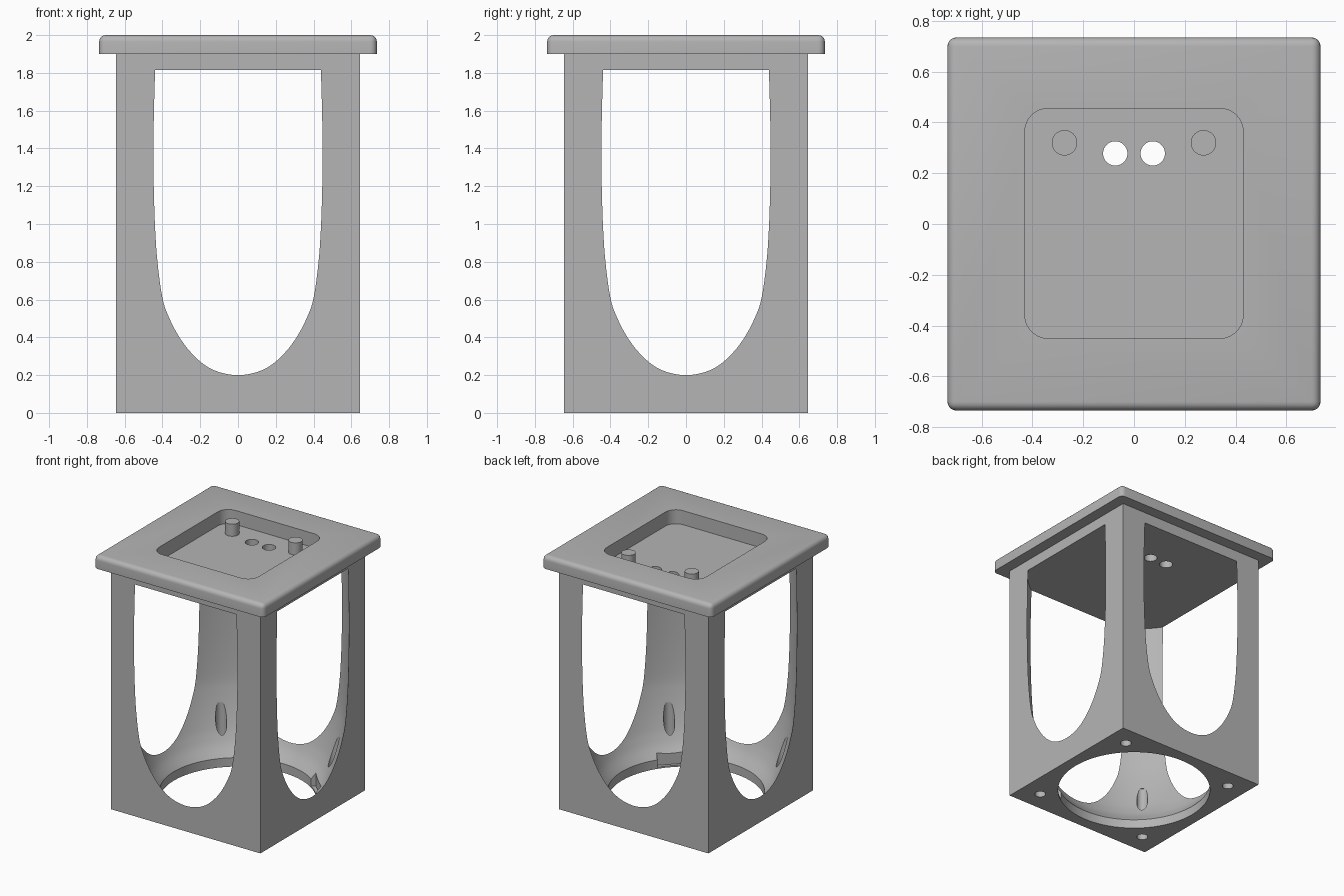
import bpy, bmesh, math
from mathutils import Matrix, Vector

cube = bpy.data.objects.get("Cube")
if cube:
    bpy.data.objects.remove(cube, do_unlink=True)

grey = bpy.data.materials.new("plain grey")
grey.use_nodes = True
COLOUR = (0.46, 0.46, 0.46, 1)
grey.diffuse_color = COLOUR
grey.node_tree.nodes["Principled BSDF"].inputs["Base Color"].default_value = COLOUR


def make(name, bm):
    bmesh.ops.recalc_face_normals(bm, faces=bm.faces)
    mesh = bpy.data.meshes.new(name)
    bm.to_mesh(mesh)
    bm.free()
    mesh.materials.append(grey)
    obj = bpy.data.objects.new(name, mesh)
    bpy.context.collection.objects.link(obj)
    return obj


def box(name, x, y, z, bevel=0, steps=5, keep=None, angle=0):
    """Box from ranges; bevels the edges accepted by keep."""
    bm = bmesh.new()
    bmesh.ops.create_cube(bm, size=1)
    for v in bm.verts:
        v.co = Vector([(r[0] + r[1]) / 2 + c * (r[1] - r[0]) for r, c in zip((x, y, z), v.co)])
    if bevel:
        edges = [e for e in bm.edges if keep(e)]
        bmesh.ops.bevel(bm, geom=edges, offset=bevel, segments=steps, profile=0.5, affect='EDGES')
    bm.transform(Matrix.Rotation(angle, 4, 'Z'))
    return make(name, bm)


def cylinder(name, x, y, r, z0, z1):
    bm = bmesh.new()
    bmesh.ops.create_cone(bm, cap_ends=True, segments=40, radius1=r, radius2=r, depth=z1 - z0,
                          matrix=Matrix.Translation((x, y, (z0 + z1) / 2)))
    return make(name, bm)


def lathe(name, profile, sides=128):
    """Closed solid of revolution about z."""
    bm = bmesh.new()
    rings = []
    for r, z in profile:
        rings.append([bm.verts.new((r * math.cos(t), r * math.sin(t), z))
                      for t in (2 * math.pi * i / sides for i in range(sides))])
    for a, b in zip(rings, rings[1:]):
        for i in range(sides):
            j = (i + 1) % sides
            bm.faces.new((a[i], a[j], b[j], b[i]))
    bm.faces.new(rings[0])
    bm.faces.new(rings[-1])
    return make(name, bm)


def combine(target, tool, operation='DIFFERENCE'):
    mod = target.modifiers.new("combine", 'BOOLEAN')
    mod.operation, mod.solver, mod.object = operation, 'EXACT', tool
    bpy.context.view_layer.objects.active = target
    bpy.ops.object.modifier_apply(modifier=mod.name)
    bpy.data.objects.remove(tool, do_unlink=True)


def upright(e):
    return abs(e.verts[0].co.z - e.verts[1].co.z) > 0.01


def upright_or_top(e):
    return upright(e) or min(v.co.z for v in e.verts) > 1.95


# Square body and overhanging rounded cap
H, C = 0.647, 0.735
frame = box("frame", (-H, H), (-H, H), (0, 1.95))
cap = box("cap", (-C, C), (-C, C), (1.9, 2), 0.035, 5, upright_or_top)
combine(frame, cap, 'UNION')

# Bell-shaped cavity that breaks through the sides as four arches
key = [(0.557, 0.07), (0.613, 0.14), (0.647, 0.2), (0.675, 0.265), (0.712, 0.38), (0.742, 0.5),
       (0.761, 0.61), (0.775, 0.8), (0.783, 1.02), (0.787, 1.3), (0.786, 1.55), (0.782, 1.815)]


def smooth(points, n=5):
    """Catmull-Rom interpolation of the wall profile."""
    p = [Vector(q) for q in points]
    p = [2 * p[0] - p[1]] + p + [2 * p[-1] - p[-2]]
    out = []
    for a, b, c, d in zip(p, p[1:], p[2:], p[3:]):
        for i in range(n):
            t = i / n
            out.append(0.5 * (2 * b + (c - a) * t + (2 * a - 5 * b + 4 * c - d) * t * t
                              + (3 * b - a - 3 * c + d) * t ** 3))
    return [tuple(q) for q in out] + [points[-1]]


combine(frame, lathe("cavity", [(0.557, -0.1)] + smooth(key)))

# Small notches in the bottom lip and screw holes at each corner
for k in range(4):
    a = math.pi / 4 + k * math.pi / 2
    combine(frame, box("notch", (0.4, 0.58), (-0.11, 0.11), (0.012, 0.12), angle=a))
    combine(frame, cylinder("screw_hole", 0.69 * math.cos(a), 0.69 * math.sin(a), 0.04, -0.1, 0.43))

# Rounded recess in the cap with two through holes
combine(frame, box("recess", (-0.43, 0.43), (-0.45, 0.455), (1.89, 2.1), 0.09, 8, upright))
for s in (-1, 1):
    combine(frame, cylinder("through_hole", s * 0.074, 0.278, 0.048, 1.7, 2.1))

# Locating pins
pins = [cylinder(n, s * 0.274, 0.32, 0.05, 1.885, 1.985)
        for n, s in (("left_pin", 1), ("right_pin", -1))]

for obj in [frame] + pins:
    bpy.ops.object.select_all(action='DESELECT')
    obj.select_set(True)
    bpy.context.view_layer.objects.active = obj
    bpy.ops.object.shade_smooth_by_angle(angle=math.radians(25))
